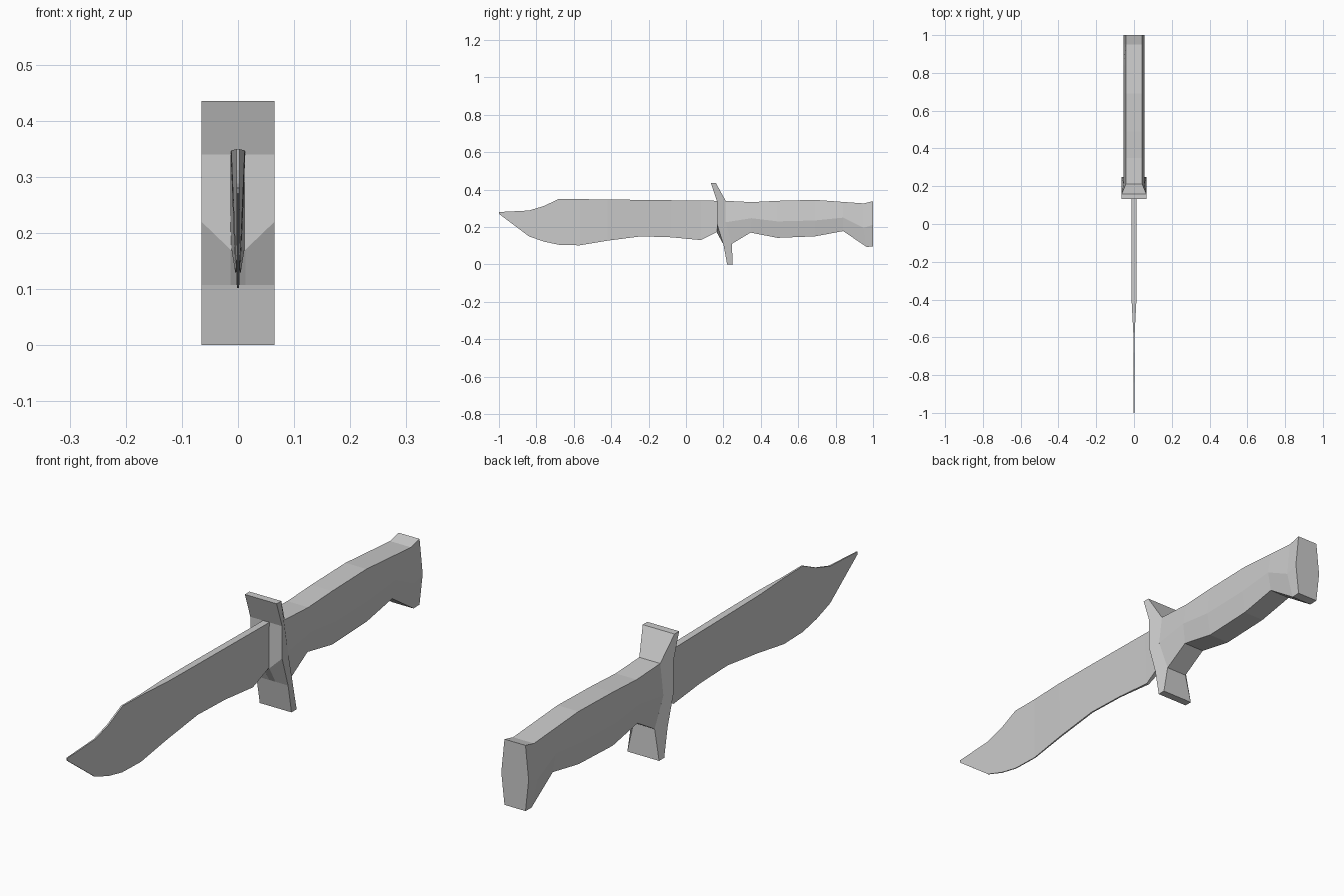
import bpy, bmesh


def loft(name, sections):
    """Skin a row of equal-length closed cross-sections and cap both ends."""
    bm = bmesh.new()
    rings = [[bm.verts.new(p) for p in s] for s in sections]
    n = len(rings[0])
    for a, b in zip(rings, rings[1:]):
        for i in range(n):
            j = (i + 1) % n
            bm.faces.new((a[i], a[j], b[j], b[i]))
    bm.faces.new(rings[0])
    bm.faces.new(rings[-1])
    bmesh.ops.recalc_face_normals(bm, faces=bm.faces)
    mesh = bpy.data.meshes.new(name)
    bm.to_mesh(mesh)
    bm.free()
    ob = bpy.data.objects.new(name, mesh)
    bpy.context.collection.objects.link(ob)
    return ob


# Blade stations: y, edge z, spine z, edge half width, spine half width
blade = [
    (-1.00, 0.270, 0.280, 0.002, 0.002),
    (-0.84, 0.150, 0.288, 0.002, 0.003),
    (-0.76, 0.122, 0.312, 0.002, 0.003),
    (-0.68, 0.105, 0.350, 0.002, 0.003),
    (-0.57, 0.102, 0.349, 0.002, 0.004),
    (-0.42, 0.127, 0.347, 0.003, 0.012),
    (-0.24, 0.150, 0.345, 0.003, 0.013),
    (-0.08, 0.145, 0.343, 0.003, 0.013),
    (0.08, 0.130, 0.341, 0.005, 0.013),
    (0.18, 0.180, 0.340, 0.013, 0.013),
]
loft("blade", [[(-b, y, zb), (b, y, zb), (t, y, zt), (-t, y, zt)]
               for y, zb, zt, b, t in blade])

# Six-sided grip stations: y, bottom y, top z, middle z, bottom z
grip = [
    (0.21, 0.245, 0.340, 0.225, 0.110),
    (0.35, 0.345, 0.333, 0.247, 0.170),
    (0.49, 0.490, 0.340, 0.230, 0.142),
    (0.69, 0.690, 0.345, 0.235, 0.150),
    (0.84, 0.840, 0.334, 0.250, 0.178),
    (0.95, 0.965, 0.326, 0.195, 0.094),
    (1.00, 1.000, 0.338, 0.212, 0.095),
]
TOP, MID, BOT = 0.043, 0.056, 0.043
loft("handle", [[(-TOP, y, t), (TOP, y, t), (MID, y, m),
                 (BOT, yb, b), (-BOT, yb, b), (-MID, y, m)]
                for y, yb, t, m, b in grip])

# Guard: side profile lofted across x, flared front and narrower back
W = 0.065


def guard_section(f, ridge_z):
    return [(f * W, 0.133, 0.435), (f * W, 0.165, 0.340),
            (f * W, 0.165, ridge_z), (f * W, 0.200, 0.107),
            (f * W, 0.220, 0.0), (f * W, 0.250, 0.0),
            (f * BOT, 0.245, 0.110), (f * MID, 0.212, 0.225),
            (f * TOP, 0.212, 0.340), (f * W, 0.160, 0.435)]


loft("guard", [guard_section(f, z) for f, z in
               ((-1, 0.22), (-0.2, 0.17), (0.2, 0.17), (1, 0.22))])
